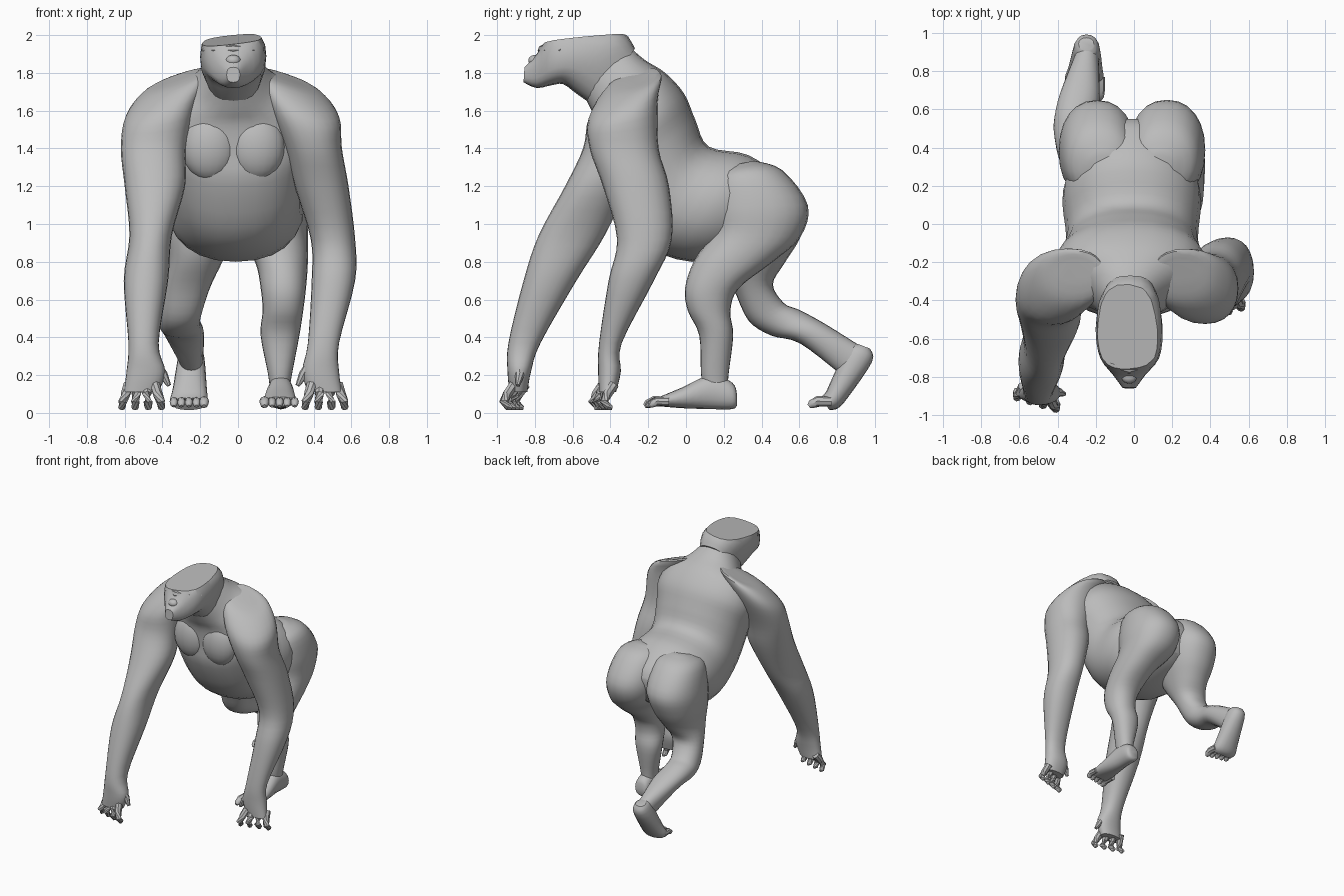
import bpy, bmesh, math
from mathutils import Vector

if "Cube" in bpy.data.objects:
    bpy.data.objects.remove(bpy.data.objects["Cube"])

grey = bpy.data.materials.new("warm grey skin")
grey.diffuse_color = (0.5, 0.5, 0.5, 1)
grey.use_nodes = True
grey.node_tree.nodes["Principled BSDF"].inputs["Base Color"].default_value = grey.diffuse_color


def finish(bm, name, angle=40):
    bmesh.ops.recalc_face_normals(bm, faces=bm.faces)
    me = bpy.data.meshes.new(name)
    bm.to_mesh(me)
    bm.free()
    me.materials.append(grey)
    ob = bpy.data.objects.new(name, me)
    bpy.context.collection.objects.link(ob)
    bpy.context.view_layer.objects.active = ob
    ob.select_set(True)
    bpy.ops.object.shade_smooth_by_angle(angle=math.radians(angle))
    ob.select_set(False)


def catmull(a, b, c, d, t):
    return [0.5 * (2 * q + (r - p) * t + (2 * p - 5 * q + 4 * r - s) * t * t
            + (3 * q - p - 3 * r + s) * t ** 3) for p, q, r, s in zip(a, b, c, d)]


def skin(bm, loops):
    rows = [[bm.verts.new(p) for p in lp] for lp in loops]
    n = len(rows[0])
    for a, b in zip(rows, rows[1:]):
        for i in range(n):
            bm.faces.new((a[i], a[(i + 1) % n], b[(i + 1) % n], b[i]))
    bm.faces.new(rows[0])
    bm.faces.new(rows[-1])


def level(z, y0, y1, x0, x1):
    """Horizontal ring."""
    return (y0, z, y1, z, x0, x1)


def upright(y, z1, z0, x0, x1):
    """Vertical ring facing front."""
    return (y, z1, y, z0, x0, x1)


def mirrored(rings, shift):
    return [r[:4] + (shift - r[5], shift - r[4]) + tuple(-s for s in r[6:]) for r in rings]


def body_loft(rings, sides=24, steps=4, power=2.2):
    """Smooth skin over rings: y,z of one edge, y,z of the opposite edge, x range, sideways slope."""
    rings = [tuple(r) + (0,) * (7 - len(r)) for r in rings]
    full = []
    for i in range(len(rings) - 1):
        a, d = rings[max(i - 1, 0)], rings[min(i + 2, len(rings) - 1)]
        full += [catmull(a, rings[i], rings[i + 1], d, k / steps) for k in range(steps)]
    full.append(rings[-1])
    loops = []
    for y0, z0, y1, z1, x0, x1, slope in full:
        lp = []
        for k in range(sides):
            t = 2 * math.pi * k / sides
            c, s = math.cos(t), math.sin(t)
            c = math.copysign(abs(c) ** (2 / power), c) * (x1 - x0) / 2
            s = math.copysign(abs(s) ** (2 / power), s) / 2
            lp.append(((x0 + x1) / 2 + c, (y0 + y1) / 2 + s * (y1 - y0),
                       (z0 + z1) / 2 + s * (z1 - z0) + slope * c))
        loops.append(lp)
    bm = bmesh.new()
    skin(bm, loops)
    return bm


def tube(bm, pts, radii, sides=8):
    pts = [Vector(p) for p in pts]
    loops = []
    for i, p in enumerate(pts):
        q = (pts[min(i + 1, len(pts) - 1)] - pts[max(i - 1, 0)]).to_track_quat('Z', 'Y')
        turns = [2 * math.pi * k / sides for k in range(sides)]
        loops.append([p + q @ Vector((radii[i] * math.cos(t), radii[i] * math.sin(t), 0))
                      for t in turns])
    skin(bm, loops)


def ellipsoid(name, loc, size):
    bm = bmesh.new()
    bmesh.ops.create_uvsphere(bm, u_segments=20, v_segments=12, radius=1)
    bmesh.ops.scale(bm, vec=size, verts=bm.verts)
    bmesh.ops.translate(bm, vec=loc, verts=bm.verts)
    finish(bm, name)


# Torso, neck to rump
finish(body_loft([
    (-.30, 1.94, -.55, 1.70, -.17, .12),
    (-.22, 1.87, -.50, 1.60, -.24, .20),
    (-.11, 1.80, -.46, 1.52, -.38, .33),
    (-.01, 1.69, -.44, 1.37, -.42, .38),
    (.05, 1.55, -.42, 1.20, -.385, .355),
    (.12, 1.41, -.26, .92, -.355, .335),
    (.33, 1.365, .03, .80, -.37, .345),
    (.50, 1.24, .36, .87, -.24, .22),
    (.55, 1.15, .50, .95, -.13, .11)]), "torso")

# Chest muscles
for side in (-1, 1):
    ellipsoid("chest_muscle", (-.025 + side * .125, -.375, 1.41), (.15, .10, .18))

# Head, cut flat and slanted across the crown
bm = body_loft([
    (-.27, 1.93, -.48, 1.62, -.15, .11),
    (-.34, 2.02, -.58, 1.69, -.19, .14),
    (-.52, 2.04, -.65, 1.74, -.20, .15),
    (-.70, 2.02, -.71, 1.735, -.175, .13),
    (-.79, 1.90, -.79, 1.72, -.11, .06),
    (-.855, 1.83, -.86, 1.75, -.06, .01)], 20, 3, 2.6)
cut = bmesh.ops.bisect_plane(bm, geom=bm.verts[:] + bm.edges[:] + bm.faces[:],
                             plane_co=(-.03, -.48, 1.982), plane_no=(-.11, -.11, 1),
                             clear_outer=True)
bmesh.ops.holes_fill(bm, edges=[e for e in cut['geom_cut'] if isinstance(e, bmesh.types.BMEdge)])
finish(bm, "head", 30)

# Brow ridge and nose
bm = bmesh.new()
arc = [math.radians(a) for a in (-70, -35, 0, 35, 70)]
tube(bm, [(-.025 + .165 * math.sin(a), -.61 - .145 * math.cos(a), 1.92) for a in arc],
     [.012, .026, .03, .026, .012])
finish(bm, "brow_ridge")
ellipsoid("nose", (-.025, -.80, 1.865), (.04, .035, .03))

# Arms, shoulder to knuckles; both share a mirrored shoulder
shoulder = [(-.31, 1.765, -.19, 1.79, .15, .33, -.35),
            (-.42, 1.71, -.13, 1.785, .09, .44, -.32),
            (-.515, 1.56, -.15, 1.65, .16, .535, -.2)]
finish(body_loft(shoulder + [
    level(1.40, -.51, -.145, .25, .55),
    level(1.20, -.44, -.09, .30, .585),
    level(.92, -.365, -.075, .385, .62),
    level(.70, -.41, -.17, .39, .62),
    level(.37, -.46, -.34, .37, .535),
    level(.22, -.465, -.345, .34, .535),
    level(.11, -.46, -.37, .37, .55)]), "right_arm")
finish(body_loft(mirrored(shoulder, -.06) + [
    level(1.40, -.545, -.25, -.62, -.275),
    level(1.20, -.64, -.31, -.60, -.28),
    level(.94, -.78, -.43, -.575, -.35),
    level(.70, -.86, -.58, -.605, -.37),
    level(.37, -.94, -.77, -.58, -.42),
    level(.22, -.945, -.82, -.59, -.385),
    level(.11, -.935, -.84, -.605, -.42)]), "left_arm")

# Fingers and thumbs
for name, side, cx, cy in (("right_hand", 1, .46, -.42), ("left_hand", -1, -.51, -.89)):
    bm = bmesh.new()
    for i in range(4):
        f = side * (i - 1.5)
        x, y, s = cx + f * .047, cy - .02 + .02 * i, f * .01
        tube(bm, [(x, y, .15), (x + s, y - .035, .10), (x + 2 * s, y - .055, .06),
                  (x + 2.3 * s, y - .03, .03), (x + 2.3 * s, y - .01, .026)],
             [.027, .026, .024, .02, .01])
    x = cx - side * .10
    tube(bm, [(x + side * .02, cy, .25), (x - side * .015, cy + .01, .20),
              (x - side * .045, cy, .145)], [.028, .025, .012])
    finish(bm, name + "_fingers")

# Legs, buttock to ankle; both share a mirrored hip
hip = [(.24, 1.31, .36, 1.335, .07, .21), (.15, 1.25, .51, 1.285, -.01, .325),
       (.12, 1.09, .645, 1.10, -.03, .37), (.13, .95, .605, .93, .0, .37)]
finish(body_loft(hip + [
    level(.80, .04, .46, .09, .37),
    level(.66, -.005, .28, .12, .36),
    level(.54, .01, .235, .13, .345),
    level(.41, .07, .25, .12, .325),
    level(.20, .08, .225, .16, .285),
    level(.10, .10, .22, .17, .27)]), "right_leg")
finish(body_loft(mirrored(hip, -.02) + [
    (.16, .82, .52, .79, -.37, -.08),
    (.25, .66, .46, .68, -.39, -.145),
    (.33, .49, .52, .58, -.41, -.19),
    (.45, .41, .60, .545, -.42, -.20),
    (.60, .37, .73, .475, -.39, -.18),
    (.80, .22, .93, .35, -.31, -.185)]), "left_leg")

# Feet: planted right foot, raised left foot standing on its toes
finish(body_loft([
    upright(.27, .10, .04, .19, .26),
    upright(.245, .16, .02, .17, .285),
    upright(.13, .20, .02, .16, .29),
    upright(-.02, .135, .025, .14, .305),
    upright(-.14, .085, .035, .13, .31)], 16), "right_foot")
finish(body_loft([
    (.91, .365, .975, .34, -.29, -.21),
    (.85, .34, .985, .27, -.315, -.18),
    (.77, .175, .86, .085, -.345, -.165),
    (.74, .11, .805, .025, -.36, -.16),
    (.71, .08, .76, .015, -.35, -.17)], 16), "left_foot")

# Toes, big toe on the inner side
for name, side, y, x0, reach in (("right_toes", 1, -.12, .14, .10), ("left_toes", -1, .74, -.18, .09)):
    bm = bmesh.new()
    for i in range(5):
        x, r, ln = x0 + side * i * .04, .022 + .005 * (i == 0), reach - .008 * i
        tube(bm, [(x, y + .03, .06), (x, y - ln * .5, .062), (x, y - ln * .85, .045),
                  (x, y - ln, .035)], [r, r, r * .85, r * .4])
    finish(bm, name)
